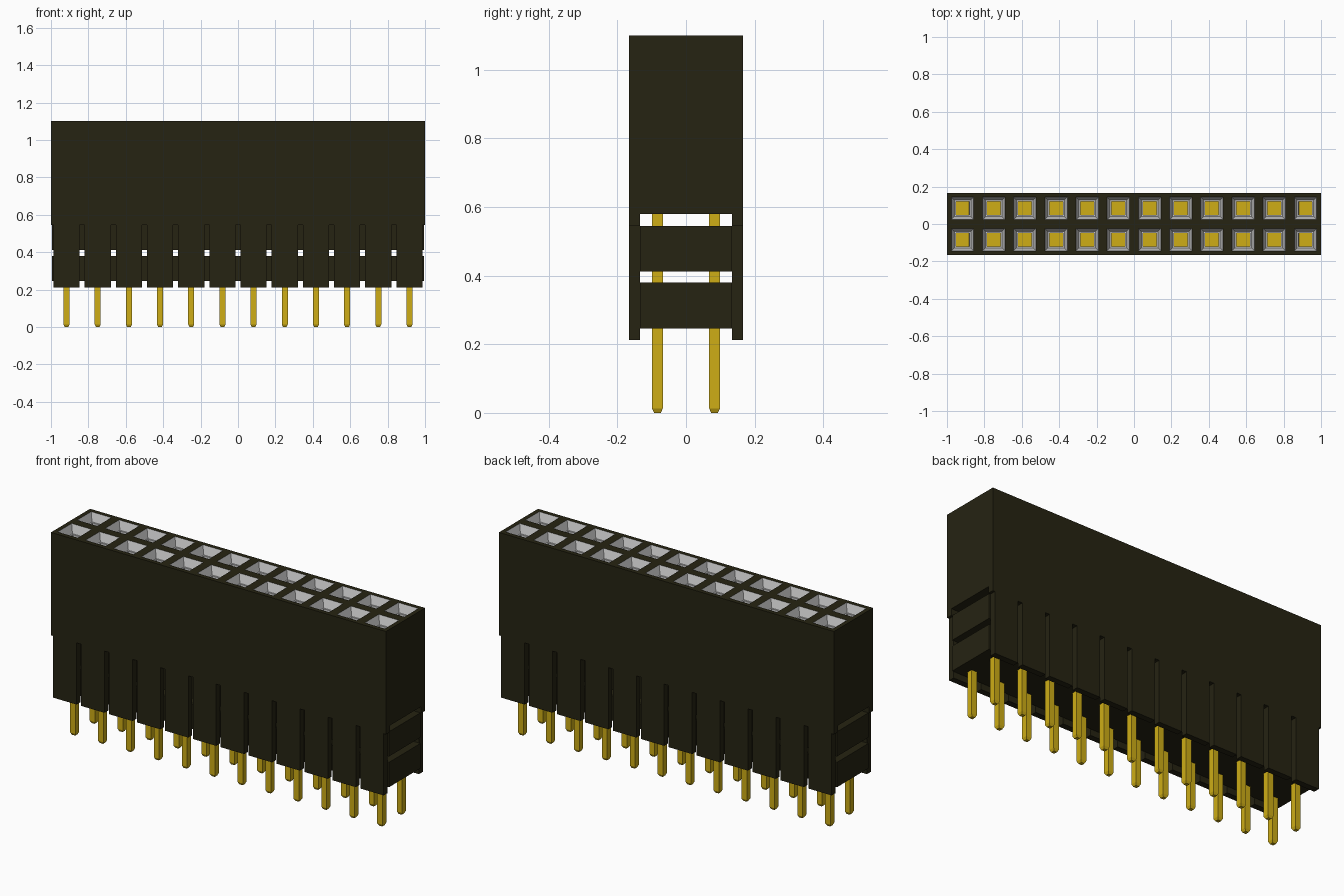
import bpy
import bmesh

if "Cube" in bpy.data.objects:
    bpy.data.objects.remove(bpy.data.objects["Cube"], do_unlink=True)

COLS, ROWS = 12, 2
PITCH = 2 / COLS
HALF_Y = PITCH          # half depth of the housing
INNER_Y = 0.134         # half depth inside the outer walls
TOP, CEILING, STEP, FOOT = 1.10, 0.58, 0.545, 0.212
PIN = 0.016             # half width of a pin


def material(name, rgb):
    m = bpy.data.materials.new(name)
    m.use_nodes = True
    m.diffuse_color = (*rgb, 1)
    bsdf = next(n for n in m.node_tree.nodes if n.type == 'BSDF_PRINCIPLED')
    bsdf.inputs["Base Color"].default_value = (*rgb, 1)
    return m


BLACK = material("black plastic", (0.019, 0.017, 0.006))
GREY = material("light grey metal", (0.60, 0.60, 0.60))
GOLD = material("gold", (0.62, 0.42, 0.008))


def add_object(name, bm, mats):
    bmesh.ops.recalc_face_normals(bm, faces=bm.faces)
    me = bpy.data.meshes.new(name)
    bm.to_mesh(me)
    bm.free()
    for m in mats:
        me.materials.append(m)
    ob = bpy.data.objects.new(name, me)
    bpy.context.collection.objects.link(ob)
    return ob


def add_box(bm, x0, x1, y0, y1, z0, z1):
    verts = bmesh.ops.create_cube(bm, size=1)["verts"]
    for v in verts:
        v.co.x = x1 if v.co.x > 0 else x0
        v.co.y = y1 if v.co.y > 0 else y0
        v.co.z = z1 if v.co.z > 0 else z0
    return verts


# Upper housing: a grid of square cells, walls pulled down from its rim
bm = bmesh.new()
bmesh.ops.create_grid(bm, x_segments=COLS, y_segments=ROWS, size=1)
mx = max(v.co.x for v in bm.verts)
my = max(v.co.y for v in bm.verts)
for v in bm.verts:
    v.co = (v.co.x / mx, v.co.y / my * HALF_Y, TOP)
cells = list(bm.faces)
rim = [e for e in bm.edges if e.is_boundary]
new = bmesh.ops.extrude_edge_only(bm, edges=rim)["geom"]
for g in new:
    if isinstance(g, bmesh.types.BMVert):
        g.co.z = CEILING
bmesh.ops.edgeloop_fill(bm, edges=[g for g in new if isinstance(g, bmesh.types.BMEdge)])

# Sockets: mouth, tapered funnel, flat ledge, short shaft, gold contact
for width, z, mat in ((0.0333, TOP, 0), (0.0225, TOP - 0.045, 1),
                      (0.0110, TOP - 0.045, 1), (0.0004, TOP - 0.075, 1)):
    ring = bmesh.ops.inset_individual(bm, faces=cells, thickness=width)["faces"]
    for f in ring:
        f.material_index = mat
    for f in cells:
        for v in f.verts:
            v.co.z = z
for f in cells:
    f.material_index = 2
add_object("upper_housing", bm, [BLACK, GREY, GOLD])

# Long walls beside the upper channel
bm = bmesh.new()
for s in (-1, 1):
    y0, y1 = sorted((s * INNER_Y, s * HALF_Y))
    add_box(bm, -1, 1, y0, y1, STEP, CEILING)
add_object("channel_walls", bm, [BLACK])

# Outer wall plates separated by narrow slots
bm = bmesh.new()
for i in range(COLS):
    x = -1 + PITCH * (i + 0.5)
    for s in (-1, 1):
        y0, y1 = sorted((s * INNER_Y, s * HALF_Y))
        add_box(bm, x - 0.07, x + 0.07, y0, y1, FOOT, STEP)
add_object("wall_plates", bm, [BLACK])

# Inner bars that hold the pins, with open channels between them
for name, z0, z1 in (("upper_inner_bar", 0.412, STEP), ("lower_inner_bar", 0.246, 0.380)):
    bm = bmesh.new()
    add_box(bm, -0.995, 0.995, -INNER_Y, INNER_Y, z0, z1)
    add_object(name, bm, [BLACK])

# Square pins with blunt pointed tips
bm = bmesh.new()
for i in range(COLS):
    x = -1 + PITCH * (i + 0.5)
    for y in (-PITCH / 2, PITCH / 2):
        verts = add_box(bm, x - PIN, x + PIN, y - PIN, y + PIN, 0.013, 0.70)
        low = {v for v in verts if v.co.z < 0.1}
        bottom = next(f for f in verts[0].link_faces[:] + [f for v in low for f in v.link_faces]
                      if all(v in low for v in f.verts))
        bmesh.ops.inset_individual(bm, faces=[bottom], thickness=0.009)
        for v in bottom.verts:
            v.co.z = 0
add_object("pins", bm, [GOLD])
